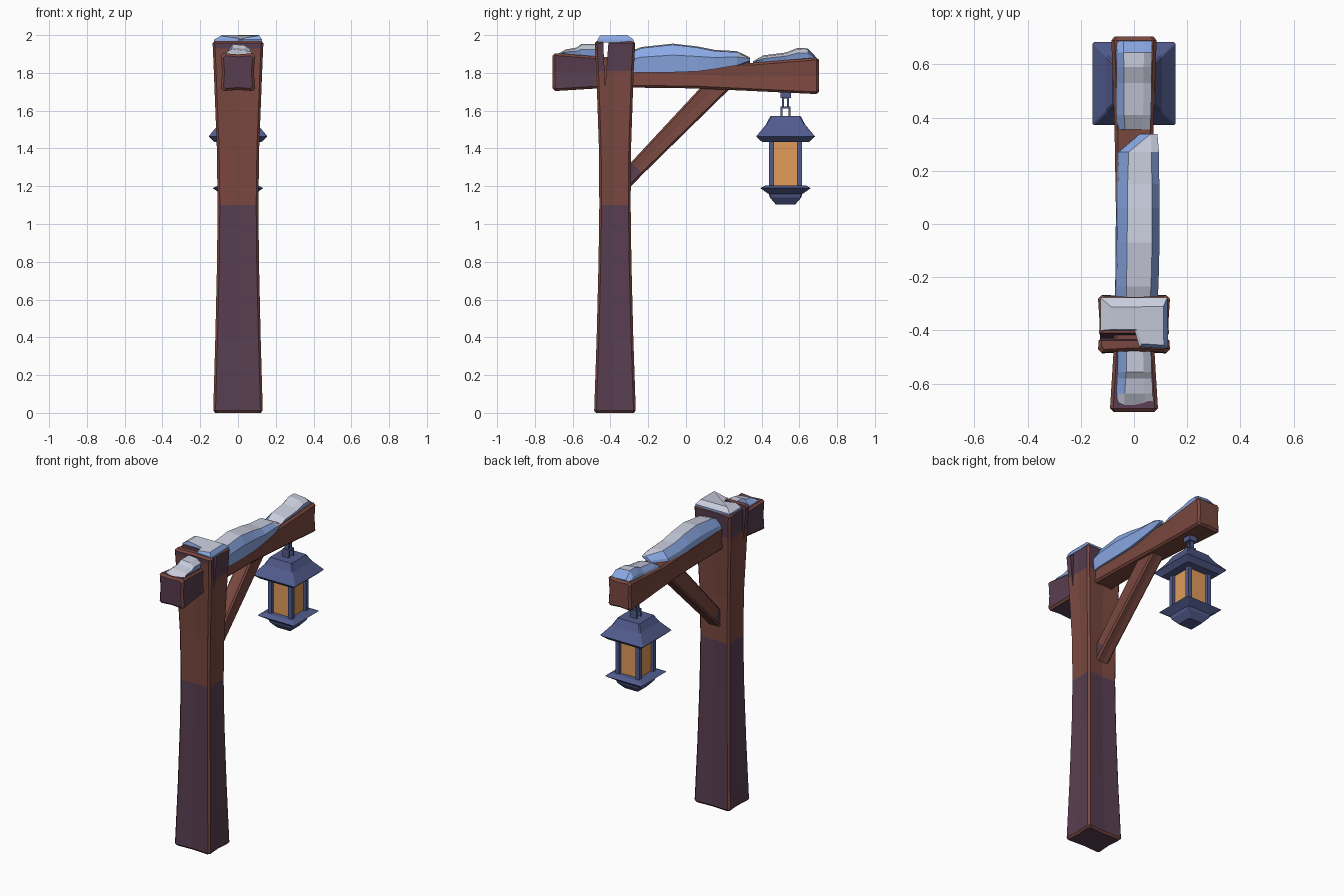
import bpy, bmesh
from mathutils import Vector as V

if "Cube" in bpy.data.objects:
    bpy.data.objects.remove(bpy.data.objects["Cube"])


def material(name, rgb):
    m = bpy.data.materials.new(name)
    m.diffuse_color = (*rgb, 1)
    m.use_nodes = True
    m.node_tree.nodes["Principled BSDF"].inputs["Base Color"].default_value = m.diffuse_color
    return m


BROWN = material("brown wood", (0.195, 0.065, 0.051))
PURPLE = material("dark purple wood", (0.098, 0.048, 0.082))
BLUE = material("blue metal", (0.084, 0.107, 0.27))
GLASS = material("orange glass", (0.75, 0.33, 0.10))
SNOW = material("snow white", (0.58, 0.61, 0.72))
ICE = material("snow blue", (0.26, 0.40, 0.79))


def loft(name, rings, mats, rule=None):
    """Skin equal-length point rings, cap the ends, colour faces by rule(centre, normal)."""
    bm = bmesh.new()
    rows = [[bm.verts.new(p) for p in r] for r in rings]
    n = len(rows[0])
    for a, b in zip(rows, rows[1:]):
        for i in range(n):
            j = (i + 1) % n
            bm.faces.new((a[i], a[j], b[j], b[i]))
    bm.faces.new(rows[0])
    bm.faces.new(rows[-1])
    bmesh.ops.recalc_face_normals(bm, faces=bm.faces)
    bm.normal_update()
    if rule:
        for f in bm.faces:
            f.material_index = int(rule(f.calc_center_median(), f.normal))
    me = bpy.data.meshes.new(name)
    bm.to_mesh(me)
    bm.free()
    for m in mats:
        me.materials.append(m)
    ob = bpy.data.objects.new(name, me)
    bpy.context.collection.objects.link(ob)
    return ob


def section(o, u, v, hu, hv, c=0.012, bow=0.006):
    """Chamfered rectangle whose sides bow slightly inward."""
    pts = [(hu, -hv + c), (hu - bow, 0), (hu, hv - c),
           (hu - c, hv), (0, hv - bow), (-hu + c, hv),
           (-hu, hv - c), (-hu + bow, 0), (-hu, -hv + c),
           (-hu + c, -hv), (0, -hv + bow), (hu - c, -hv)]
    return [V(o) + V(u) * a + V(v) * b for a, b in pts]


X, Y, Z = (1, 0, 0), (0, 1, 0), (0, 0, 1)


def box(name, c, h, mat):
    rings = [[V((c[0] + sx * h[0], c[1] + sy * h[1], c[2] + sz * h[2]))
              for sx, sy in ((-1, -1), (1, -1), (1, 1), (-1, 1))] for sz in (-1, 1)]
    return loft(name, rings, [mat])


# Post: flared at both ends, damp purple below and at the top, brown worn edges
def post_rule(c, n):
    if n.z < -0.9:
        return True
    if max(abs(n.x), abs(n.y)) < 0.9:
        return False
    top = 1.93 if n.y < -0.9 else 1.81
    return c.z < 1.1 or c.z > top


post_profile = [(0, .12, .10), (.012, .131, .11), (.4, .12, .097), (.8, .111, .087),
                (1.1, .108, .083), (1.4, .112, .085), (1.81, .128, .099),
                (1.93, .133, .106), (1.957, .135, .107), (1.97, .123, .095)]
post = loft("post", [section((0, -.376, z), X, Y, hx, hy) for z, hx, hy in post_profile],
            [BROWN, PURPLE], post_rule)

# Wedge-shaped crack through the top of the post
crack = loft("crack_cutter", [[V((x, -.442, 2.05)), V((x, -.404, 2.05)), V((x, -.428, 1.73))]
                              for x in (-.3, .3)], [BROWN, PURPLE], lambda c, n: True)
crack.hide_render = True
crack.display_type = 'WIRE'
mod = post.modifiers.new("crack", 'BOOLEAN')
mod.operation = 'DIFFERENCE'
mod.solver = 'EXACT'
mod.object = crack

# Crossbeam: purple front stub with brown edges
beam_profile = [(-.706, .077, 1.717, 1.891), (-.693, .09, 1.704, 1.904), (-.48, .077, 1.717, 1.888),
                (-.27, .071, 1.722, 1.875), (.05, .068, 1.718, 1.86), (.35, .073, 1.704, 1.853),
                (.69, .085, 1.688, 1.881), (.704, .073, 1.70, 1.869)]
loft("crossbeam", [section((0, y, (a + b) / 2), X, Z, hx, (b - a) / 2)
                   for y, hx, a, b in beam_profile], [BROWN, PURPLE],
     lambda c, n: c.y < -.47 and max(abs(t) for t in n) > .9)

# Diagonal brace with a purple foot
d = V((0, .69, .72)).normalized()
side = V((0, -d.z, d.y))
loft("brace", [section((0, y, z), X, side, .045, h, .01, .003) for y, z, h in
               ((-.325, 1.227, .043), (-.26, 1.295, .044), (.19, 1.757, .059))],
     [BROWN, PURPLE], lambda c, n: c.y < -.27)

# Lantern body
LY = .527


def square(z, h):
    return section((0, LY, z), X, Y, h, h, .006, 0)


loft("lantern_roof", [square(*p) for p in
                      ((1.571, .08), (1.525, .105), (1.463, .156), (1.435, .125))], [BLUE])
loft("lantern_base", [square(*p) for p in
                      ((1.205, .105), (1.19, .134), (1.158, .088), (1.14, .083), (1.102, .05))], [BLUE])
box("lantern_glass", (0, LY, 1.32), (.07, .07, .125), GLASS)
for sx in (-1, 1):
    for sy in (-1, 1):
        box("lantern_corner", (sx * .074, LY + sy * .074, 1.32), (.014, .014, .125), BLUE)

# Lantern hanger: two open links and a mount under the beam
for name, z0, z1, hy, hx in (("lower_link", 1.56, 1.622, .026, .024),
                             ("upper_link", 1.612, 1.675, .018, .014)):
    for s in (-1, 1):
        box(name + "_leg", (0, LY + s * (hy - .005), (z0 + z1) / 2), (hx, .005, (z1 - z0) / 2), BLUE)
    box(name + "_bar", (0, LY, z1 - .005), (hx, hy, .005), BLUE)
box("hanger_mount", (0, LY, 1.685), (.028, .028, .018), BLUE)


# Snow drifts: rows are y, left x, right x, left base z, right base z, top z
def snow_rule(c, n):
    return n.z < .78


def drift(name, rows, il, ir):
    rings = []
    for y, xl, xr, zl, zr, zt in rows:
        drop = .6 * (zt - zr)
        rings.append([V((xl, y, zl)), V((xl + .006, y, zl + .4 * (zt - zl))), V((xl + il, y, zt)),
                      V((xr - ir, y, zt - .006)), V((xr, y, zr + drop)), V((xr - .01, y, zr))])
    loft(name, rings, [SNOW, ICE], snow_rule)


drift("middle_snow", [(-.285, -.07, .088, 1.86, 1.80, 1.918), (-.235, -.07, .092, 1.86, 1.803, 1.937),
                      (-.07, -.068, .096, 1.855, 1.803, 1.955), (.06, -.066, .095, 1.85, 1.808, 1.94),
                      (.15, -.066, .095, 1.845, 1.82, 1.922), (.27, -.062, .094, 1.845, 1.84, 1.915),
                      (.338, .02, .088, 1.845, 1.865, 1.882)], .042, .028)
drift("rear_snow", [(.355, -.064, .06, 1.845, 1.845, 1.862), (.41, -.067, .064, 1.85, 1.85, 1.893),
                    (.53, -.068, .066, 1.86, 1.86, 1.908), (.59, -.068, .066, 1.865, 1.865, 1.932),
                    (.645, -.069, .068, 1.87, 1.87, 1.93), (.688, -.07, .068, 1.87, 1.87, 1.884)], .03, .03)
drift("front_snow", [(-.682, -.072, .072, 1.89, 1.89, 1.899), (-.637, -.07, .07, 1.89, 1.89, 1.924),
                     (-.58, -.066, .068, 1.885, 1.885, 1.934), (-.555, -.064, .066, 1.885, 1.885, 1.952),
                     (-.46, -.062, .064, 1.88, 1.88, 1.952)], .035, .03)

# L-shaped snow cap on the post, leaving the split corner bare
outer = [(.125, -.277), (.128, -.468), (.02, -.462), (.002, -.4), (-.126, -.4), (-.126, -.277)]
inner = [(.11, -.31), (.112, -.455), (.03, -.45), (.01, -.397), (-.09, -.397), (-.085, -.312)]
heights = (2.0, 1.998, 1.985, 1.982, 1.997, 2.0)
loft("cap_snow", [[V((x, y, 1.962)) for x, y in outer], [V((x, y, 1.976)) for x, y in outer],
                  [V((x, y, z)) for (x, y), z in zip(inner, heights)]], [SNOW, ICE], snow_rule)
